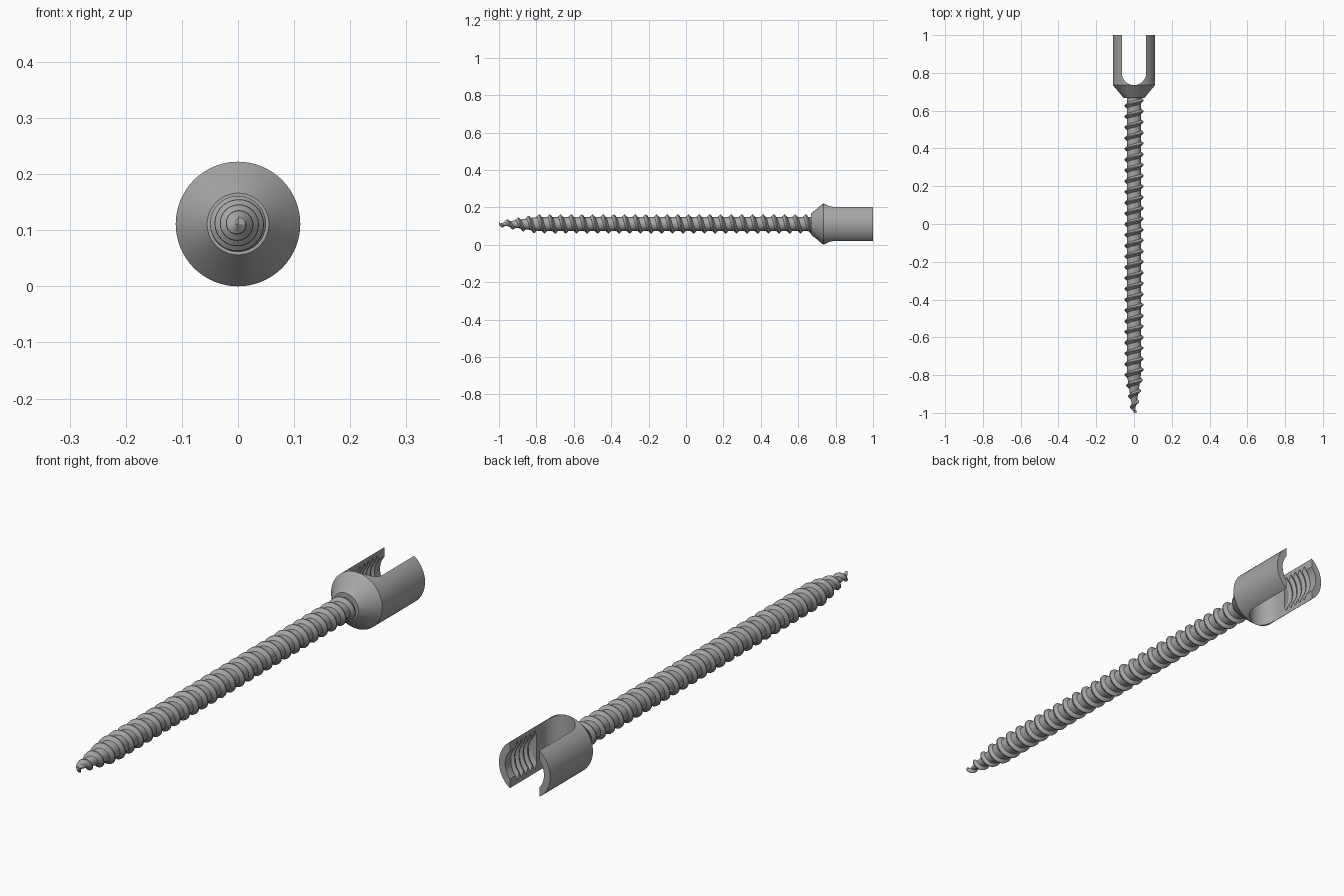
import bpy, bmesh, math

cube = bpy.data.objects.get("Cube")
if cube:
    bpy.data.objects.remove(cube, do_unlink=True)

R = 0.111            # head radius, also the height of the axis
SLOT = 0.064         # half width of the rod slot
HEAD_Y = 0.735       # widest point of the head

steel = bpy.data.materials.new("steel grey")
steel.use_nodes = True
steel.diffuse_color = (0.38, 0.38, 0.38, 1)
steel.node_tree.nodes["Principled BSDF"].inputs["Base Color"].default_value = steel.diffuse_color


def finish(name, bm):
    """Turn a bmesh into a smooth shaded steel object."""
    bmesh.ops.recalc_face_normals(bm, faces=bm.faces)
    mesh = bpy.data.meshes.new(name)
    bm.to_mesh(mesh)
    bm.free()
    mesh.materials.append(steel)
    obj = bpy.data.objects.new(name, mesh)
    bpy.context.collection.objects.link(obj)
    return obj


def select(obj):
    bpy.ops.object.select_all(action='DESELECT')
    obj.select_set(True)
    bpy.context.view_layer.objects.active = obj


def lathe(name, profile, sides=96):
    """Closed solid turned about the long axis from (y, radius) points."""
    bm = bmesh.new()
    rings = []
    for y, r in profile:
        angles = [math.tau * k / sides for k in range(sides)]
        rings.append([bm.verts.new((r * math.cos(a), y, R + r * math.sin(a))) for a in angles])
    for a, b in zip(rings, rings[1:]):
        for k in range(sides):
            n = (k + 1) % sides
            bm.faces.new((a[k], a[n], b[n], b[k]))
    bm.faces.new(rings[0])
    bm.faces.new(rings[-1])
    return finish(name, bm)


def slot_prism(name):
    """U shaped prism that cuts the rod slot."""
    bm = bmesh.new()
    outline = [(SLOT, 1.1), (-SLOT, 1.1)]
    for k in range(33):
        a = math.pi + math.pi * k / 32
        outline.append((SLOT * math.cos(a), HEAD_Y + SLOT + SLOT * math.sin(a)))
    low = [bm.verts.new((x, y, -0.1)) for x, y in outline]
    high = [bm.verts.new((x, y, 0.4)) for x, y in outline]
    bm.faces.new(low)
    bm.faces.new(high)
    for k in range(len(low)):
        n = (k + 1) % len(low)
        bm.faces.new((low[k], low[n], high[n], high[k]))
    return finish(name, bm)


def cut(obj, cutter):
    cutter.hide_render = True
    select(obj)
    mod = obj.modifiers.new("cut", 'BOOLEAN')
    mod.operation = 'DIFFERENCE'
    mod.solver = 'EXACT'
    mod.object = cutter
    bpy.ops.object.modifier_apply(modifier=mod.name)
    bpy.data.objects.remove(cutter, do_unlink=True)


# Head: cone and cylinder, slotted, with an internally threaded mouth
head = lathe("slotted_head", [(0.667, 0.055), (HEAD_Y, R), (1.0, R)])
cut(head, slot_prism("slot_cutter"))

bore = [(0.83, 0.084)]
grooves, pitch = 5, 0.027
for g in range(grooves):
    y = 0.835 + g * pitch
    bore += [(y, 0.084), (y + 0.009, 0.098), (y + 0.013, 0.098), (y + 0.022, 0.084)]
bore += [(1.1, 0.084)]
cut(head, lathe("bore_cutter", bore[1:]))


# Shank: one continuous helical thread with a tapered tip
def shank(y0=-1.0, y1=0.68, pitch=0.057, steps=32):
    shape = [(0.0, 0), (0.52, 0), (0.74, 1), (0.82, 1)]    # (part of pitch, crest)
    bm = bmesh.new()
    rows = []
    count = int((y1 - y0 + 2 * pitch) / pitch * steps)
    for i in range(count):
        a = math.tau * i / steps
        row = []
        for part, crest in shape:
            y = y0 - pitch + pitch * (i / steps + part)
            y = min(max(y, y0), y1)
            t = min((y - y0) / 0.2, 1)
            r = 0.013 + 0.037 * t ** 0.8 if crest else 0.001 + 0.036 * t ** 0.8
            row.append(bm.verts.new((r * math.sin(a), y, R + r * math.cos(a))))
        rows.append(row)
    # the last strip of each turn joins the first point of the next turn
    for i in range(count - steps - 1):
        a = rows[i] + [rows[i + steps][0]]
        b = rows[i + 1] + [rows[i + 1 + steps][0]]
        for k in range(len(shape)):
            bm.faces.new((a[k], a[k + 1], b[k + 1], b[k]))
    loose = [v for v in bm.verts if not v.link_faces]
    bmesh.ops.delete(bm, geom=loose, context='VERTS')
    bmesh.ops.dissolve_degenerate(bm, dist=0.00001, edges=bm.edges)
    return finish("threaded_shank", bm)


for part in (head, shank()):
    select(part)
    bpy.ops.object.shade_smooth_by_angle(angle=math.radians(30))
